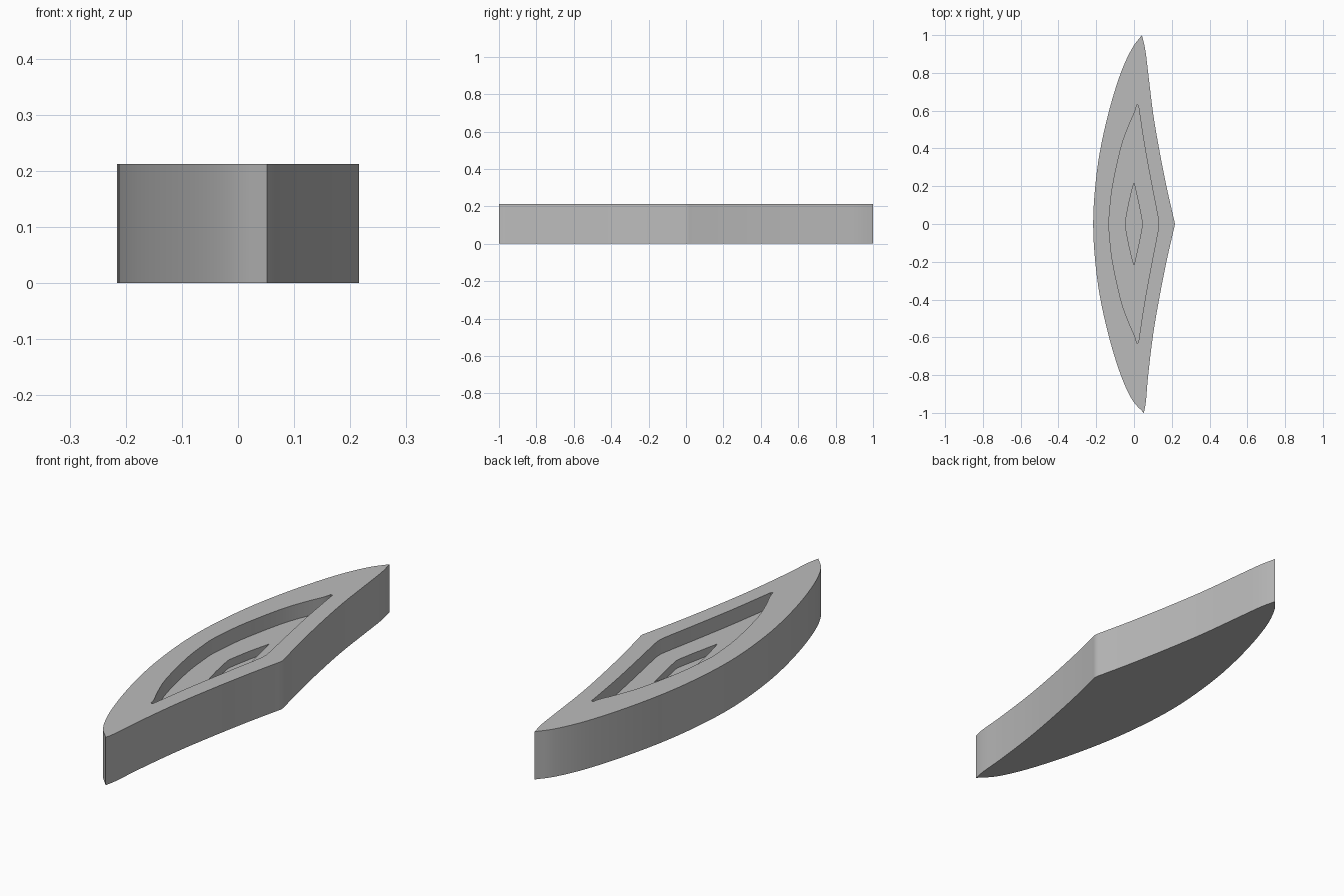
import bpy, bmesh, math
from mathutils import Vector

cube = bpy.data.objects.get("Cube")
if cube:
    bpy.data.objects.remove(cube, do_unlink=True)

HEIGHT = 0.212
POCKET_Z = HEIGHT - 0.066
SLOT_Z = POCKET_Z - 0.036


def smooth_path(points, steps):
    """Catmull-Rom samples along an open path, last point left out."""
    p = [Vector(q) for q in points]
    p = [2 * p[0] - p[1]] + p + [2 * p[-1] - p[-2]]
    out = []
    for i in range(1, len(p) - 2):
        a, b, c, d = p[i - 1:i + 3]
        for s in range(steps):
            t = s / steps
            out.append(0.5 * (2 * b + (c - a) * t + (2 * a - 5 * b + 4 * c - d) * t**2
                              + (3 * b - a - 3 * c + d) * t**3))
    return out


def mirrored(half):
    """Extend a path that ends on the x axis with its mirror image."""
    return half + [(x, -y) for x, y in reversed(half[:-1])]


# Outer outline: full bow on one side, shallow hollow sides meeting at a nose
bow = mirrored([(0.042, 1.0), (-0.01, 0.93), (-0.07, 0.8), (-0.132, 0.6),
                (-0.181, 0.38), (-0.207, 0.18), (-0.216, 0)])
nose = mirrored([(0.042, 1.0), (0.06, 0.92), (0.075, 0.8), (0.102, 0.58),
                 (0.138, 0.37), (0.176, 0.18), (0.208, 0.04), (0.216, 0)])
bow[-1] = nose[-1] = (0.052, -1.0)
nose[-2] = (0.063, -0.94)
outer = smooth_path(bow, 4) + smooth_path(nose[::-1], 4)

# Pocket outline, with narrow blunt tips
pocket_bow = mirrored([(0.014, 0.63), (0.005, 0.595), (-0.028, 0.52), (-0.07, 0.4),
                       (-0.115, 0.19), (-0.13, 0.05), (-0.133, 0)])
pocket_nose = mirrored([(0.023, 0.628), (0.033, 0.56), (0.058, 0.4), (0.095, 0.2),
                        (0.126, 0.04), (0.13, 0)])
pocket = (smooth_path(pocket_bow, 3) + [Vector(pocket_bow[-1])]
          + smooth_path(pocket_nose[::-1], 3) + [Vector(pocket_nose[-1 - len(pocket_nose) + 1])])

# Small diamond slot
slot_bow = mirrored([(0, 0.22), (-0.025, 0.12), (-0.043, 0.025), (-0.046, 0)])
slot_nose = mirrored([(0, 0.22), (0.022, 0.12), (0.041, 0.025), (0.044, 0)])
slot = smooth_path(slot_bow, 2) + smooth_path(slot_nose[::-1], 2)

bm = bmesh.new()


def ring(outline, z):
    verts = [bm.verts.new((p.x, p.y, z)) for p in outline]
    edges = [bm.edges.new((v, verts[i - 1])) for i, v in enumerate(verts)]
    return verts, edges


def wall(a, b):
    for i in range(len(a)):
        bm.faces.new((a[i - 1], a[i], b[i], b[i - 1]))


def flat(*edge_loops):
    edges = [e for loop in edge_loops for e in loop]
    bmesh.ops.triangle_fill(bm, edges=edges, use_beauty=True, normal=(0, 0, 1))


base, base_e = ring(outer, 0)
rim, rim_e = ring(outer, HEIGHT)
pocket_top, pocket_top_e = ring(pocket, HEIGHT)
pocket_low, pocket_low_e = ring(pocket, POCKET_Z)
slot_top, slot_top_e = ring(slot, POCKET_Z)
slot_low, slot_low_e = ring(slot, SLOT_Z)

wall(base, rim)
wall(pocket_top, pocket_low)
wall(slot_top, slot_low)
flat(base_e)
flat(rim_e, pocket_top_e)
flat(pocket_low_e, slot_top_e)
flat(slot_low_e)
bmesh.ops.recalc_face_normals(bm, faces=bm.faces)

mesh = bpy.data.meshes.new("recessed_blade")
bm.to_mesh(mesh)
bm.free()
body = bpy.data.objects.new("recessed_blade", mesh)
bpy.context.collection.objects.link(body)

grey = bpy.data.materials.new("plain grey")
grey.use_nodes = True
colour = (0.5, 0.5, 0.5, 1)
grey.diffuse_color = colour
grey.node_tree.nodes["Principled BSDF"].inputs["Base Color"].default_value = colour
mesh.materials.append(grey)

bpy.context.view_layer.objects.active = body
body.select_set(True)
bpy.ops.object.shade_smooth_by_angle(angle=math.radians(30))
